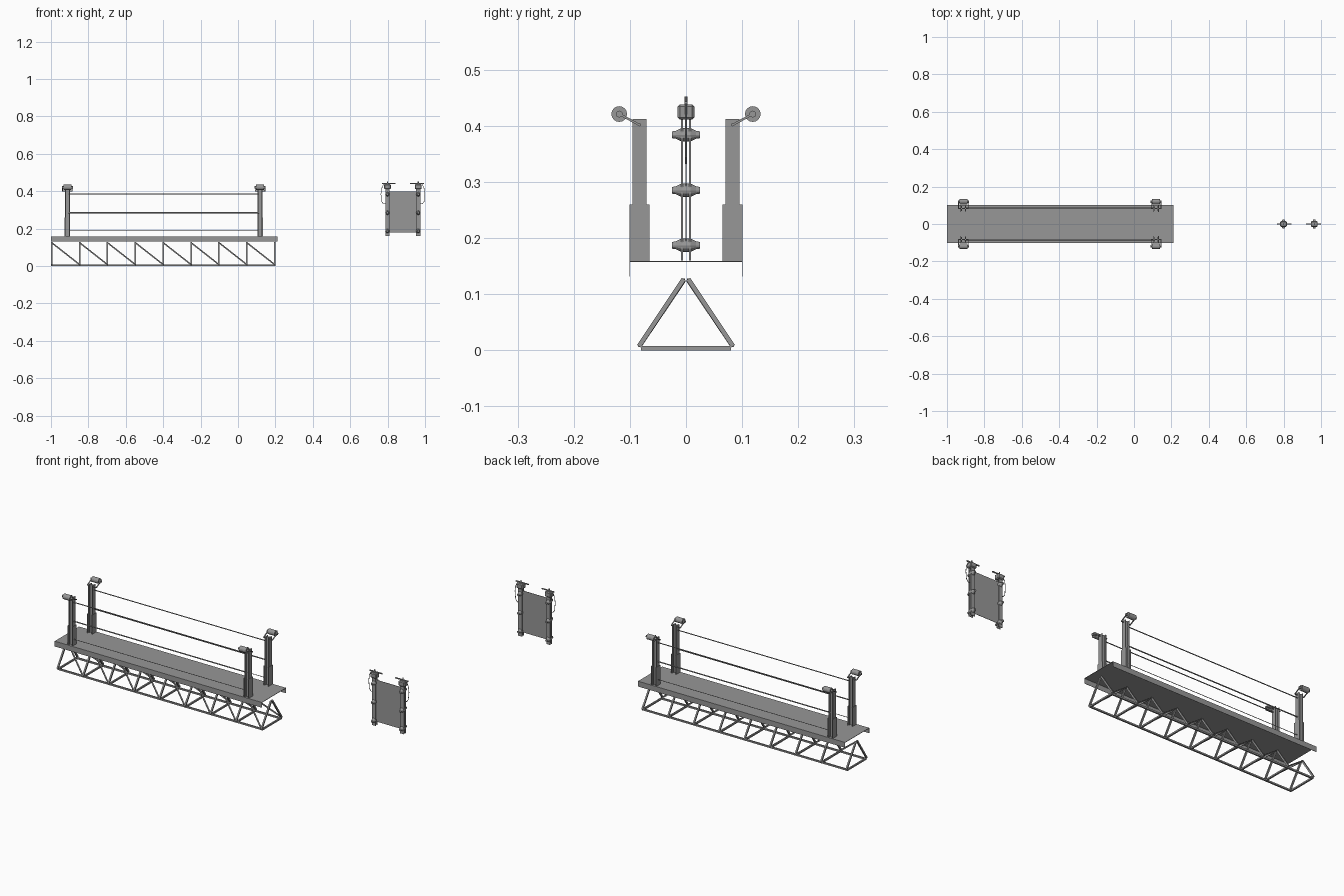
import bpy, bmesh, math
from mathutils import Vector

cube = bpy.data.objects.get("Cube")
if cube:
    bpy.data.objects.remove(cube, do_unlink=True)

GREY = bpy.data.materials.new("steel grey")
GREY.use_nodes = True
GREY.diffuse_color = (0.31, 0.31, 0.31, 1)
GREY.node_tree.nodes["Principled BSDF"].inputs["Base Color"].default_value = GREY.diffuse_color


def finish(name, bm):
    bmesh.ops.recalc_face_normals(bm, faces=bm.faces)
    mesh = bpy.data.meshes.new(name)
    bm.to_mesh(mesh)
    bm.free()
    mesh.materials.append(GREY)
    obj = bpy.data.objects.new(name, mesh)
    bpy.context.collection.objects.link(obj)
    return obj


def box(bm, x0, x1, y0, y1, z0, z1):
    verts = bmesh.ops.create_cube(bm, size=1)["verts"]
    for v in verts:
        v.co = Vector((x0 if v.co.x < 0 else x1,
                       y0 if v.co.y < 0 else y1,
                       z0 if v.co.z < 0 else z1))
    return verts


def bar(bm, a, b, width, depth=None):
    """Square bar between two points."""
    a, b = Vector(a), Vector(b)
    rot = (b - a).to_track_quat("Z", "Y")
    for v in bmesh.ops.create_cube(bm, size=1)["verts"]:
        local = Vector((v.co.x * width, v.co.y * (depth or width), v.co.z * (b - a).length))
        v.co = rot @ local + (a + b) / 2


def turned(bm, centre, axis, profile, sides=16):
    """Solid of revolution: profile holds (distance along axis, radius)."""
    rot = Vector(axis).to_track_quat("Z", "Y")
    rings = []
    for d, r in profile:
        rings.append([bm.verts.new(Vector(centre) + rot @ Vector(
            (r * math.cos(math.tau * i / sides), r * math.sin(math.tau * i / sides), d)))
            for i in range(sides)])
    for low, high in zip(rings, rings[1:]):
        for i in range(sides):
            j = (i + 1) % sides
            bm.faces.new((low[i], low[j], high[j], high[i]))
    bm.faces.new(rings[0])
    bm.faces.new(rings[-1])


def rod(bm, a, b, r, sides=8):
    a, b = Vector(a), Vector(b)
    turned(bm, a, b - a, [(0, r), ((b - a).length, r)], sides)


# Deck: folded sheet with downturned sides
bm = bmesh.new()
box(bm, -1, 0.21, -0.101, 0.101, 0.157, 0.159)
for s in (-1, 1):
    box(bm, -1, 0.21, s * 0.1005 - 0.0006, s * 0.1005 + 0.0006, 0.131, 0.159)
finish("deck", bm)

# Triangular truss under the deck
bm = bmesh.new()
bays, start, pitch = 8, -0.996, 0.149
for s in (-1, 1):
    box(bm, -1, 0.2, s * 0.076 - 0.004, s * 0.076 + 0.004, 0, 0.008)
for i in range(bays + 1):
    x = start + i * pitch
    box(bm, x - 0.004, x + 0.004, -0.08, 0.08, 0, 0.008)
    for s in (-1, 1):
        bar(bm, (x, s * 0.084, 0.007), (x, s * 0.004, 0.127), 0.008)
        if i < bays:
            bar(bm, (x, s * 0.004, 0.125), (x + pitch, s * 0.083, 0.008), 0.006)
finish("truss", bm)

# Guard posts with reels, at the four corners
for px, end in ((-0.912, "right"), (0.118, "left")):
    for s, side in ((-1, "front"), (1, "back")):
        y = s * 0.083
        bm = bmesh.new()
        for dx in (-0.0105, 0.0105):
            box(bm, px + dx - 0.002, px + dx + 0.002, y - 0.0125, y + 0.0125, 0.159, 0.412)
            box(bm, px + dx * 1.25 - 0.0015, px + dx * 1.25 + 0.0015,
                y - 0.018, y + 0.018, 0.158, 0.26)
        box(bm, px - 0.01, px + 0.01, y - 0.003, y + 0.003, 0.159, 0.412)
        finish(f"{side}_{end}_post", bm)

        bm = bmesh.new()
        hub = (px, s * 0.119, 0.421)
        turned(bm, hub, (1, 0, 0), [(-0.03, 0.006), (-0.021, 0.006), (-0.021, 0.014),
                                    (0.021, 0.014), (0.021, 0.006), (0.03, 0.006)])
        for dx in (-0.026, 0.026):
            bar(bm, (px + dx, s * 0.082, 0.401), (px + dx, s * 0.119, 0.421), 0.004)
        rod(bm, (px - 0.027, s * 0.083, 0.402), (px + 0.027, s * 0.083, 0.402), 0.003)
        finish(f"{side}_{end}_reel", bm)

# Guard rails between the posts
for s, side in ((-1, "front"), (1, "back")):
    bm = bmesh.new()
    for z, r in ((0.19, 0.0015), (0.285, 0.003), (0.385, 0.0025)):
        rod(bm, (-0.905, s * 0.085, z), (0.112, s * 0.085, z), r)
    finish(f"{side}_rails", bm)

# Separate gate panel
bm = bmesh.new()
box(bm, 0.79, 0.973, -0.0008, 0.0008, 0.18, 0.4)
finish("gate_panel", bm)

for cx, out, side in ((0.799, -1, "right"), (0.964, 1, "left")):
    # Paired strips and round clamps
    bm = bmesh.new()
    for s in (-1, 1):
        box(bm, cx - 0.011, cx + 0.011, s * 0.007 - 0.002, s * 0.007 + 0.002, 0.16, 0.424)
    for z in (0.187, 0.285, 0.384):
        turned(bm, (cx, 0, z), (0, 1, 0), [(-0.025, 0.006), (-0.018, 0.007), (-0.008, 0.012),
                                           (0.008, 0.012), (0.018, 0.007), (0.025, 0.006)], 12)
    finish(f"{side}_gate_post", bm)

    # Head block with chamfered edges, pin and lever
    bm = bmesh.new()
    box(bm, cx - 0.018, cx + 0.018, -0.015, 0.015, 0.411, 0.438)
    bmesh.ops.bevel(bm, geom=list(bm.edges), offset=0.004, segments=1, affect="EDGES")
    rod(bm, (cx, 0, 0.436), (cx, 0, 0.452), 0.003)
    bar(bm, (cx + out * 0.03, 0, 0.441), (cx - out * 0.044, 0, 0.441), 0.005)
    finish(f"{side}_gate_head", bm)

    # Hanging cable loop
    bm = bmesh.new()
    path = [(0.02, 0.438), (0.031, 0.415), (0.035, 0.385), (0.031, 0.345), (0.022, 0.332), (0.01, 0.332)]
    points = [(cx + out * d, 0, z) for d, z in path]
    for a, b in zip(points, points[1:]):
        rod(bm, a, b, 0.0015, 6)
    finish(f"{side}_gate_cable", bm)
